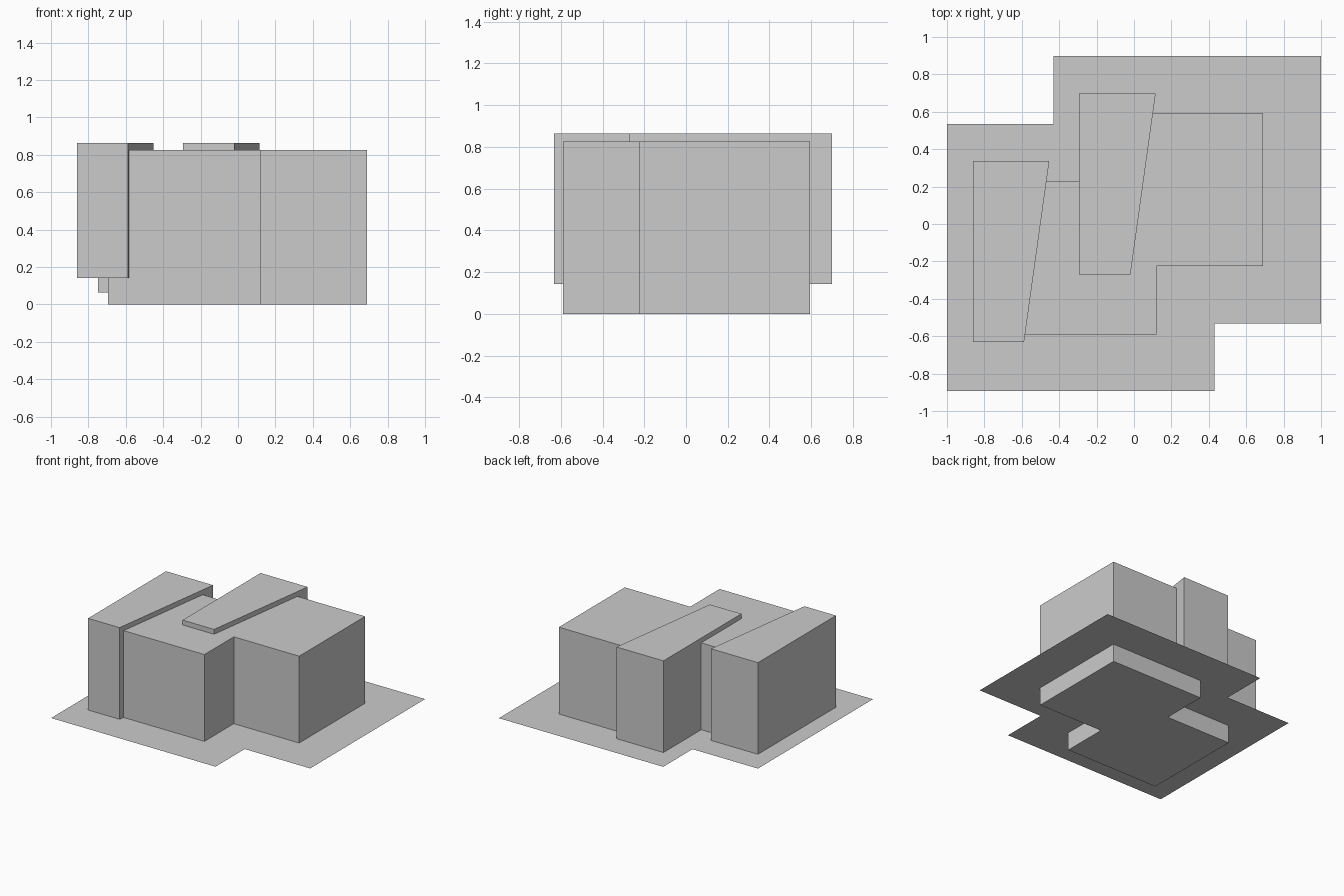
import bpy, bmesh

if "Cube" in bpy.data.objects:
    bpy.data.objects.remove(bpy.data.objects["Cube"])


def prism(name, outline, z0, z1):
    """Extrude a flat outline from z0 to z1; equal heights give a thin sheet."""
    bm = bmesh.new()
    face = bm.faces.new([bm.verts.new((x, y, z0)) for x, y in outline])
    if z1 > z0:
        top = bmesh.ops.extrude_face_region(bm, geom=[face])["geom"]
        verts = [v for v in top if isinstance(v, bmesh.types.BMVert)]
        bmesh.ops.translate(bm, verts=verts, vec=(0, 0, z1 - z0))
        bmesh.ops.recalc_face_normals(bm, faces=bm.faces)
    mesh = bpy.data.meshes.new(name)
    bm.to_mesh(mesh)
    bm.free()
    obj = bpy.data.objects.new(name, mesh)
    bpy.context.collection.objects.link(obj)
    return obj


def stepped(x0, x1, y0, y1, dx, dy):
    """Rectangle with its front right and back left corners notched."""
    return [(x0, y0), (x0 + dx, y0), (x0 + dx, y0 + dy), (x1, y0 + dy),
            (x1, y1), (x1 - dx, y1), (x1 - dx, y1 - dy), (x0, y1 - dy)]


GROUND, ROOF, WING_TOP = 0.142, 0.825, 0.863

# Stepped main block, reaching below ground level
prism("main_block", stepped(-0.694, 0.69, -0.59, 0.594, 0.815, 0.365), 0, ROOF)

# Thin ground sheet
prism("ground_sheet", stepped(-1, 1, -0.894, 0.897, 1.43, 0.363), GROUND, GROUND)

# Two identical tapered wings, offset by the step of the main block
wing = [(-0.862, -0.632), (-0.588, -0.632), (-0.453, 0.337), (-0.862, 0.337)]
for i, (dx, dy) in enumerate([(0, 0), (0.569, 0.362)]):
    prism(f"wing_{i + 1}", [(x + dx, y + dy) for x, y in wing], GROUND, WING_TOP)

# Small ledge box below ground on the left wall
prism("side_ledge", [(-0.748, -0.32), (-0.69, -0.32), (-0.69, -0.04), (-0.748, -0.04)],
      0.063, GROUND)
